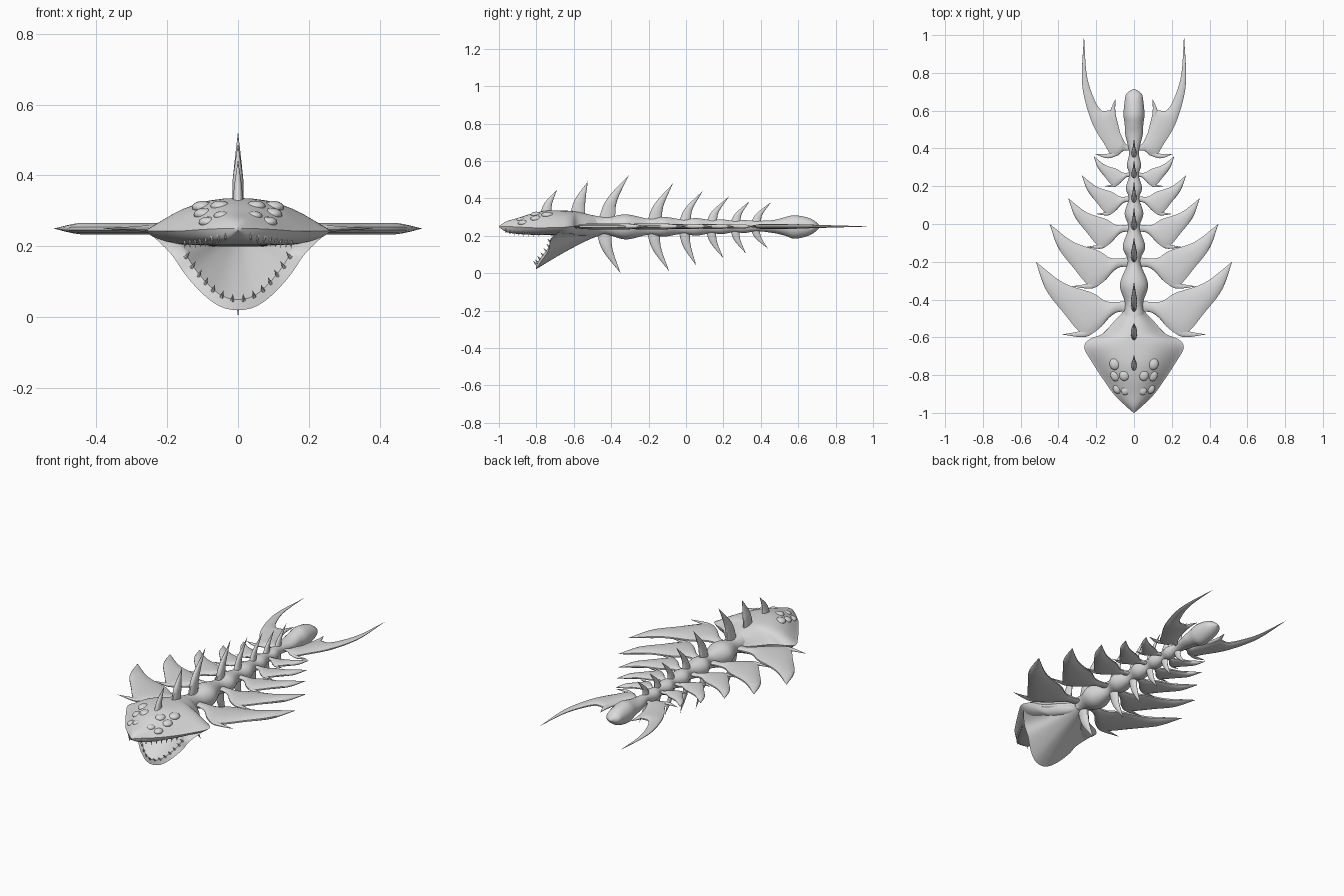
import bpy, bmesh, math
from mathutils import Vector

cube = bpy.data.objects.get("Cube")
if cube:
    bpy.data.objects.remove(cube)

bone = bpy.data.materials.new("bone grey")
bone.use_nodes = True
bone.diffuse_color = (0.7, 0.7, 0.7, 1)
bone.node_tree.nodes["Principled BSDF"].inputs["Base Color"].default_value = (0.7, 0.7, 0.7, 1)
MID = 0.25   # height of the spine line
parts = []


def finish(name, bm, mirror=False):
    bmesh.ops.remove_doubles(bm, verts=bm.verts, dist=1e-5)
    bmesh.ops.recalc_face_normals(bm, faces=bm.faces)
    me = bpy.data.meshes.new(name)
    bm.to_mesh(me)
    bm.free()
    me.materials.append(bone)
    ob = bpy.data.objects.new(name, me)
    bpy.context.collection.objects.link(ob)
    if mirror:
        ob.modifiers.new("mirror", "MIRROR").use_clip = False
    parts.append(ob)
    return ob


def smooth_path(pts, count):
    """Catmull-Rom curve through pts, resampled evenly by length."""
    p = [Vector(q) for q in pts]
    p = [2 * p[0] - p[1]] + p + [2 * p[-1] - p[-2]]
    fine = []
    for i in range(1, len(p) - 2):
        a, b, c, d = p[i - 1:i + 3]
        for k in range(16):
            t = k / 16
            fine.append(0.5 * (2 * b + (c - a) * t + (2 * a - 5 * b + 4 * c - d) * t**2
                               + (3 * b - a - 3 * c + d) * t**3))
    fine.append(p[-2])
    run = [0]
    for a, b in zip(fine, fine[1:]):
        run.append(run[-1] + (b - a).length)
    out, j = [], 0
    for i in range(count):
        s = run[-1] * i / (count - 1)
        while j < len(run) - 2 and run[j + 1] < s:
            j += 1
        out.append(fine[j].lerp(fine[j + 1], (s - run[j]) / max(run[j + 1] - run[j], 1e-9)))
    return out


def loft(name, rings, mirror=False):
    """Skin closed rings, closing each end with a strip."""
    bm = bmesh.new()
    vs = [[bm.verts.new(p) for p in r] for r in rings]
    n = len(rings[0])
    for a, b in zip(vs, vs[1:]):
        for j in range(n):
            bm.faces.new((a[j], a[(j + 1) % n], b[(j + 1) % n], b[j]))
    for r in (vs[0], vs[-1]):
        for j in range(n // 2 - 1):
            bm.faces.new((r[j], r[j + 1], r[-2 - j], r[-1 - j]))
    return finish(name, bm, mirror)


def blade(name, edge_a, edge_b, thick, full_width, place, mirror=False, count=24):
    """Lens-section blade between two edges that meet at a tip."""
    rings = []
    for a, b in zip(smooth_path(edge_a, count), smooth_path(edge_b, count)):
        h = thick * min(1, (b - a).length / full_width)
        ring = []
        for k in range(12):
            ang = math.tau * (k + 0.5) / 12
            q = a.lerp(b, 0.5 - 0.5 * math.cos(ang) / math.cos(math.pi / 12))
            ring.append(place(q.x, q.y, h * math.sin(ang)))
        rings.append(ring)
    return loft(name, rings, mirror)


# Backbone: swelling beads with waists, ending in a lobed tail (y, half width, up, down)
spine = [(-0.5, .06, .06, .04), (-.42, .048, .05, .045), (-.32, .075, .065, .07),
         (-.2, .034, .042, .045), (-.12, .06, .052, .055), (-.02, .03, .038, .04),
         (.055, .05, .045, .05), (.135, .028, .034, .036), (.19, .043, .038, .042),
         (.26, .025, .03, .03), (.31, .038, .034, .036), (.38, .026, .03, .026),
         (.47, .046, .035, .036), (.53, .05, .05, .05), (.58, .056, .06, .066),
         (.65, .05, .048, .052), (.69, .04, .028, .03), (.715, .004, .004, .004)]
rings = []
for y, w, up, down in smooth_path(spine, 110):
    rings.append([(w * math.cos(a), y, MID + (up if math.sin(a) > 0 else down) * math.sin(a))
                  for a in (math.tau * (k + .5) / 24 for k in range(24))])
loft("backbone", rings)

# Side fins: one shape, shrinking toward the tail, each with a forward hook
fin_back = [(0, .03), (.08, .018), (.15, .022), (.22, .065), (.375, .12), (.52, .23)]
fin_front = [(0, -.04), (.08, -.035), (.13, -.065), (.18, -.12), (.25, -.163), (.30, -.13),
             (.365, -.05), (.465, .08), (.52, .23)]
hook_a = [(.19, -.09), (.28, -.135), (.385, -.155)]
hook_b = [(.19, -.128), (.26, -.168), (.385, -.155)]
for i, (y0, s) in enumerate([(-.43, 1), (-.197, .86), (-.018, .67), (.135, .53), (.264, .41)]):
    def flat(u, v, w, y0=y0, s=s):
        return (u * s, y0 + v * s, MID + w * (.5 + .5 * s))
    blade(f"side_fin_{i + 1}", fin_back, fin_front, .017, .09, flat, True, 40)
    blade(f"side_fin_hook_{i + 1}", hook_a, hook_b, .009, .04, flat, True)


# Tail fins: long swept blade, inner spike and front hook
def level(u, v, w):
    return (u, v, MID + w)


blade("tail_fin", [(0, .42), (.04, .42), (.08, .5), (.115, .595), (.17, .6), (.21, .66),
                   (.25, .79), (.265, 1.0)],
      [(0, .385), (.05, .39), (.085, .365), (.125, .372), (.155, .42), (.215, .52),
       (.26, .655), (.276, .78), (.265, 1.0)], .014, .08, level, True, 48)
blade("tail_fin_spike", [(.075, .49), (.098, .59), (.097, .665)],
      [(.14, .56), (.122, .61), (.097, .665)], .009, .04, level, True)
blade("tail_fin_hook", [(.09, .39), (.14, .372), (.205, .37)],
      [(.08, .365), (.14, .348), (.205, .37)], .008, .03, level, True)


# Back and belly spines: base start, base end, base height, tip y, tip z
def upright(u, v, w):
    return (w, u, v)


back_spines = [(-.78, -.72, .32, -.69, .445), (-.62, -.54, .315, -.525, .49),
               (-.47, -.38, .285, -.305, .525), (-.21, -.13, .27, -.07, .48),
               (-.04, .025, .27, .09, .44), (.105, .165, .265, .23, .41),
               (.235, .29, .265, .34, .385), (.345, .4, .265, .455, .38)]
belly_spines = [(-.48, -.4, .22, -.35, 0), (-.21, -.14, .22, -.09, .01),
                (-.04, .02, .225, .055, .04), (.105, .16, .23, .2, .08),
                (.235, .285, .235, .32, .105), (.345, .395, .235, .44, .13)]
for label, group in (("back", back_spines), ("belly", belly_spines)):
    for i, (ya, yb, zb, ty, tz) in enumerate(group):
        tip = (ty, tz)
        front = [(ya, zb), (ya + .28 * (ty - ya), zb + .46 * (tz - zb)), tip]
        rear = [(yb, zb), (yb + .15 * (ty - yb), zb + .42 * (tz - zb)), tip]
        blade(f"{label}_spine_{i + 1}", front, rear, .016, .06, upright)

# Skull: wide wedge (y, half width, top, edge, bottom)
skull = [(-1, .002, .252, .25, .246), (-.96, .048, .277, .25, .22), (-.9, .108, .295, .247, .21),
         (-.82, .165, .32, .243, .205), (-.74, .217, .335, .243, .203),
         (-.655, .264, .335, .245, .203), (-.61, .235, .332, .25, .205),
         (-.58, .165, .328, .25, .2), (-.52, .11, .315, .25, .2), (-.46, .055, .3, .25, .21),
         (-.4, .04, .285, .25, .22)]
rings = []
for y, w, top, edge, bottom in smooth_path(skull, 50):
    us = [math.cos(math.pi * k / 20) for k in range(21)]
    over = [(w * u, y, edge + (top - edge) * max(0, 1 - abs(u)**2.5)**1.3) for u in us]
    under = [(w * u, y, edge - (edge - bottom) * (1 - u**6)) for u in reversed(us[1:-1])]
    rings.append(over + under)
loft("skull", rings)

# Brow and snout bumps
bm = bmesh.new()
for x, y, z, r in [(.05, -.8, .312, .028), (.095, -.8, .29, .03), (.045, -.88, .285, .024),
                   (.085, -.87, .268, .026), (.1, -.74, .31, .03)]:
    made = bmesh.ops.create_uvsphere(bm, u_segments=16, v_segments=10, radius=r)["verts"]
    for v in made:
        v.co = Vector((x, y, z)) + Vector((v.co.x, v.co.y * 1.1, v.co.z * .6))
finish("brow_bumps", bm, True)

# Lower jaw: hollow scoop flaring from the neck to an open rim
half = [(.25, -.655, .238), (.19, -.72, .18), (.15, -.735, .122), (.1, -.772, .066),
        (.05, -.795, .03), (0, -.803, .02)]
rim = smooth_path(half + [(-x, y, z) for x, y, z in reversed(half[:-1])], 41)
rings = []
for i in range(15):
    t = i / 14
    outer = []
    for j, p in enumerate(rim):
        a = math.pi * j / 40
        neck = Vector((.05 * math.cos(a), -.45, .24 - .035 * math.sin(a)))
        q = neck.lerp(p, t**1.2)
        q.y = neck.y + (p.y - neck.y) * t
        outer.append(q)
    inner = [Vector((q.x * .82, q.y, MID + (q.z - MID) * .87)) for q in outer]
    rings.append(outer + inner[::-1])
loft("lower_jaw", rings)

# Teeth along both jaws
bm = bmesh.new()


def tooth(base, direction, length):
    d = Vector(direction).normalized()
    rot = d.to_track_quat("Z", "Y").to_matrix().to_4x4()
    made = bmesh.ops.create_cone(bm, segments=6, radius1=.006, radius2=0, depth=length,
                                 cap_ends=True)["verts"]
    for v in made:
        v.co = Vector(base) + rot @ (v.co + Vector((0, 0, length * .4)))


for p in rim[7:20:2]:
    tooth((p.x * .84, p.y, MID + (p.z - MID) * .88), (-p.x * 3, -.6, .7), .026)
for y, w, top, edge, bottom in smooth_path(skull, 50)[4:19:2]:
    tooth((w * .8, y, bottom + .014), (0, 0, -1), .028)
finish("teeth", bm, True)

# Smooth shading with crisp sharp edges
bpy.ops.object.select_all(action="DESELECT")
for ob in parts:
    ob.select_set(True)
bpy.context.view_layer.objects.active = parts[0]
bpy.ops.object.shade_smooth_by_angle(angle=math.radians(50))
